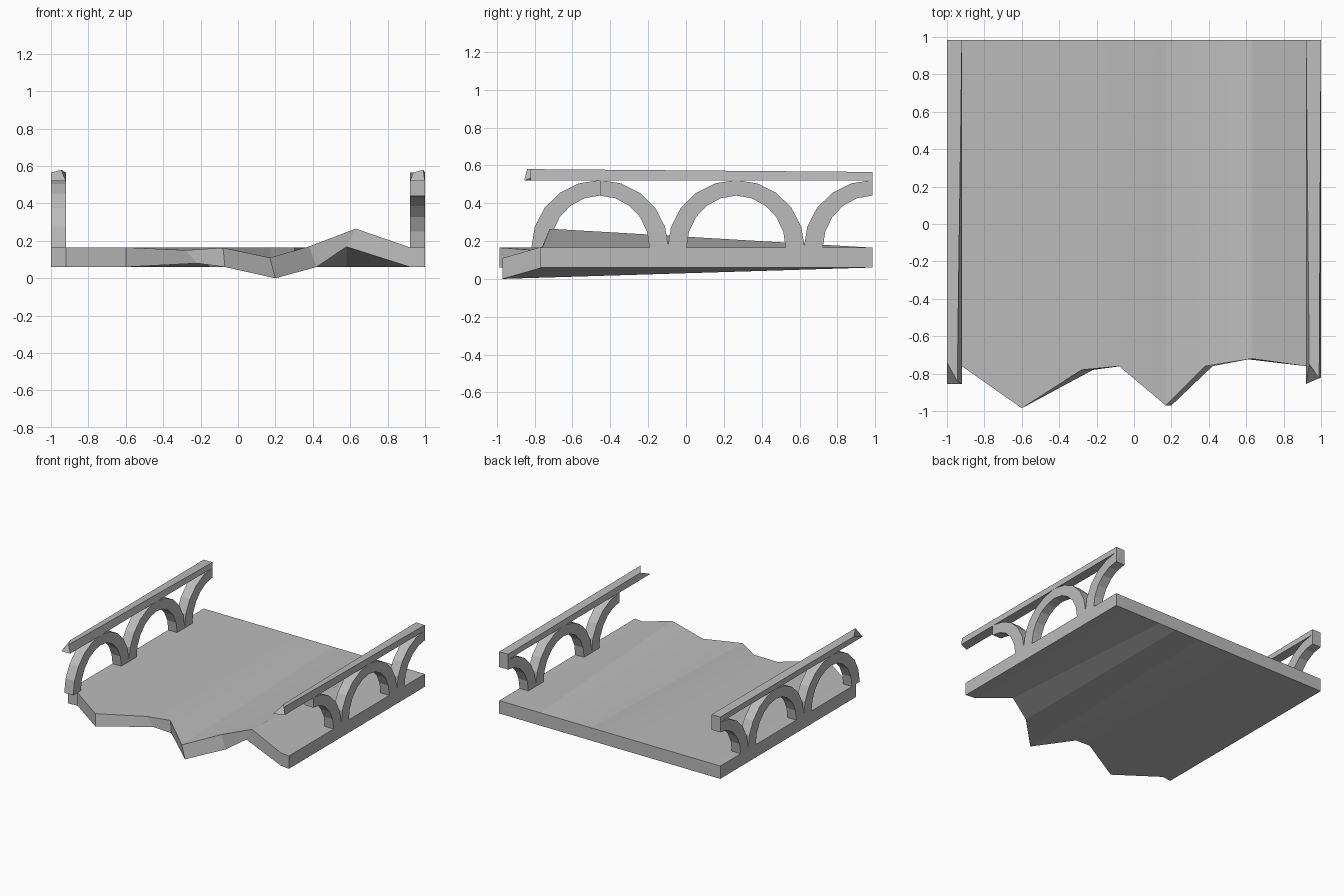
import bpy
import math

if "Cube" in bpy.data.objects:
    bpy.data.objects.remove(bpy.data.objects["Cube"], do_unlink=True)

stone = bpy.data.materials.new("grey_stone")
stone.use_nodes = True
GREY = (0.5, 0.5, 0.5, 1)
stone.diffuse_color = GREY
stone.node_tree.nodes["Principled BSDF"].inputs["Base Color"].default_value = GREY

BACK = 0.985
DECK_TOP, DECK_LOW = 0.165, 0.06
RAIL_LOW, RAIL_TOP = 0.52, 0.565


def loft(name, sections):
    """Closed solid through a row of four-cornered sections."""
    verts = [v for s in sections for v in s]
    last = len(verts) - 4
    faces = [(3, 2, 1, 0), tuple(last + k for k in range(4))]
    for i in range(0, last, 4):
        for k in range(4):
            n = (k + 1) % 4
            faces.append((i + k, i + n, i + 4 + n, i + 4 + k))
    mesh = bpy.data.meshes.new(name)
    mesh.from_pydata(verts, [], faces)
    mesh.materials.append(stone)
    obj = bpy.data.objects.new(name, mesh)
    bpy.context.collection.objects.link(obj)
    # consistent outward normals
    bpy.context.view_layer.objects.active = obj
    obj.select_set(True)
    bpy.ops.object.mode_set(mode="EDIT")
    bpy.ops.mesh.select_all(action="SELECT")
    bpy.ops.mesh.normals_make_consistent(inside=False)
    bpy.ops.object.mode_set(mode="OBJECT")
    bpy.ops.object.shade_smooth_by_angle(angle=math.radians(10))
    obj.select_set(False)
    return obj


# Deck: straight back edge, broken and warped front edge
# (top x, bottom x, front y, top z, bottom z)
broken_edge = [
    (-1, -1, -0.77, DECK_TOP, DECK_LOW),
    (-0.92, -0.92, -0.76, DECK_TOP, DECK_LOW),
    (-0.6, -0.6, -0.985, DECK_TOP, DECK_LOW),
    (-0.28, -0.22, -0.78, 0.15, 0.08),
    (-0.08, -0.07, -0.76, 0.163, 0.06),
    (0.17, 0.2, -0.97, 0.11, 0.0),
    (0.38, 0.42, -0.76, 0.17, 0.06),
    (0.63, 0.58, -0.72, 0.265, 0.168),
    (0.92, 0.92, -0.76, DECK_TOP, DECK_LOW),
    (1, 1, -0.77, DECK_TOP, DECK_LOW),
]
loft("deck", [
    [(xt, y, zt), (xt, BACK, DECK_TOP), (xb, BACK, DECK_LOW), (xb, y, zb)]
    for xt, xb, y, zt, zb in broken_edge
])


# Arches: ten-sided half rings, some cut off at the crown
def arch(name, x, centre, start, end):
    sections = []
    for i in range(start, end + 1):
        a = math.pi * i / 10
        c, s = -math.cos(a), math.sin(a)
        outer = (centre + 0.362 * c, DECK_TOP + 0.357 * s)
        inner = (centre + 0.262 * c, DECK_TOP + 0.275 * s)
        sections.append([(x, *outer), (x + 0.08, *outer),
                         (x + 0.08, *inner), (x, *inner)])
    loft(name, sections)


for side, x in (("right", -1), ("left", 0.92)):
    arch(side + "_front_arch", x, -0.455, 0 if side == "right" else 5, 10)
    arch(side + "_middle_arch", x, 0.265, 0, 10)
    arch(side + "_back_half_arch", x, BACK, 0, 5)


# Handrails: square at the back, snapped to a point at the front
def rail(name, x, front):
    back = [(x, BACK, RAIL_LOW), (x + 0.08, BACK, RAIL_LOW),
            (x + 0.08, BACK, RAIL_TOP), (x, BACK, RAIL_TOP)]
    loft(name, [back, front])


rail("right_handrail", -1, [
    (-1, -0.855, RAIL_LOW), (-0.92, -0.855, RAIL_LOW),
    (-0.945, -0.84, 0.58), (-1, -0.74, RAIL_TOP)])
rail("left_handrail", 0.92, [
    (0.92, -0.855, RAIL_LOW), (1, -0.82, RAIL_LOW),
    (0.99, -0.825, 0.58), (0.937, -0.75, RAIL_TOP)])
